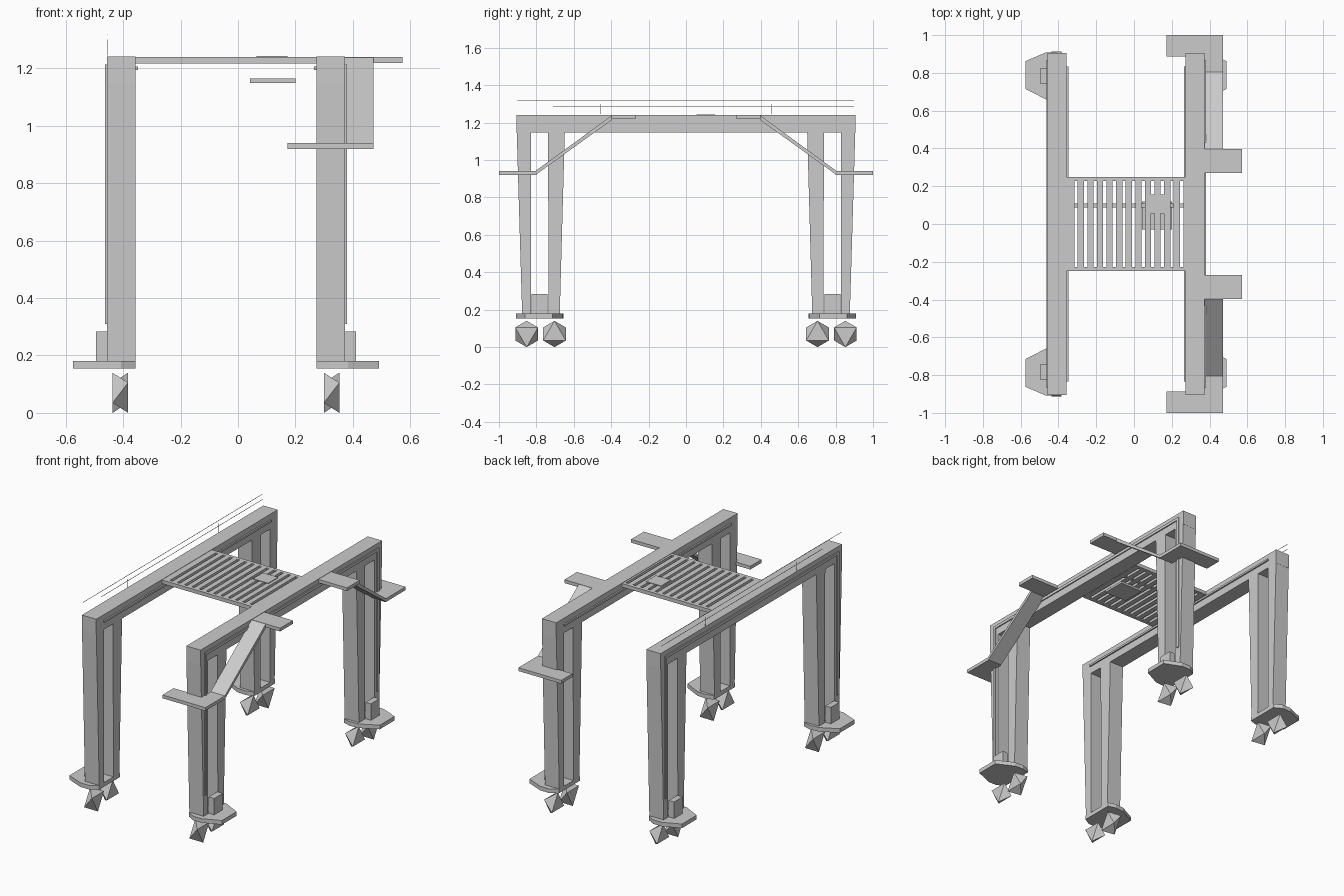
import bpy, bmesh, math
from mathutils import Vector

if "Cube" in bpy.data.objects:
    bpy.data.objects.remove(bpy.data.objects["Cube"])

grey = bpy.data.materials.new("steel_grey")
grey.diffuse_color = (0.6, 0.6, 0.6, 1)
grey.use_nodes = True
grey.node_tree.nodes["Principled BSDF"].inputs["Base Color"].default_value = grey.diffuse_color


def finish(name, bm):
    bmesh.ops.recalc_face_normals(bm, faces=bm.faces)
    mesh = bpy.data.meshes.new(name)
    bm.to_mesh(mesh)
    bm.free()
    mesh.materials.append(grey)
    obj = bpy.data.objects.new(name, mesh)
    bpy.context.collection.objects.link(obj)
    return obj


def add_prism(bm, profile, axis, lo, hi):
    """Extrude a 2D profile along an axis: x takes (y, z), z takes (x, y)."""
    def place(p, t):
        return (t, p[0], p[1]) if axis == "x" else (p[0], p[1], t)
    a = [bm.verts.new(place(p, lo)) for p in profile]
    b = [bm.verts.new(place(p, hi)) for p in profile]
    bm.faces.new(a)
    bm.faces.new(b)
    n = len(a)
    for i in range(n):
        bm.faces.new((a[i], a[(i + 1) % n], b[(i + 1) % n], b[i]))


def prism(name, profile, axis, lo, hi):
    bm = bmesh.new()
    add_prism(bm, profile, axis, lo, hi)
    return finish(name, bm)


def add_box(bm, x0, x1, y0, y1, z0, z1):
    add_prism(bm, [(x0, y0), (x1, y0), (x1, y1), (x0, y1)], "z", z0, z1)


def box(name, *dims):
    bm = bmesh.new()
    add_box(bm, *dims)
    return finish(name, bm)


def wheel(name, x, y, spin):
    """Faceted wheel: two opposed triangles joined into a drum."""
    bm = bmesh.new()
    rings = []
    for k, dx in enumerate((-0.027, 0.027)):
        angles = [spin + math.radians(120 * i + 60 * k) for i in range(3)]
        rings.append([bm.verts.new((x + dx, y + 0.07 * math.cos(t),
                                    0.07 + 0.07 * math.sin(t))) for t in angles])
    a, b = rings
    bm.faces.new(a)
    bm.faces.new(b)
    for i in range(3):
        bm.faces.new((a[i], a[(i + 1) % 3], b[i]))
        bm.faces.new((a[(i + 1) % 3], b[(i + 1) % 3], b[i]))
    return finish(name, bm)


TOP = 1.242
# Two side frames: (inner face x, outward direction)
for side, inner, out in (("left", -0.357, -1), ("right", 0.273, 1)):
    outer = inner + 0.1 * out
    box(side + "_top_beam", min(inner, outer), max(inner, outer), -0.906, 0.906, 1.148, TOP)

    # Cable tray on the outer face and rail on the inner face
    tray = [(-0.868, 0.31), (-0.85, 0.31), (-0.85, 1.195), (0.85, 1.195),
            (0.85, 0.31), (0.868, 0.31), (0.868, 1.213), (-0.868, 1.213)]
    prism(side + "_cable_tray", tray, "x", outer, outer + 0.007 * out)
    box(side + "_inner_rail", min(inner, inner - 0.009 * out), max(inner, inner - 0.009 * out),
        -0.835, 0.835, 1.195, 1.207)

    for end, s in (("front", -1), ("back", 1)):
        tag = side + "_" + end
        # Paired tapering leg posts
        prism(tag + "_outer_post", [(s * 0.876, 0.178), (s * 0.83, 0.178),
              (s * 0.83, 1.148), (s * 0.905, 1.148)], "x", inner, outer)
        prism(tag + "_inner_post", [(s * 0.734, 0.178), (s * 0.675, 0.178),
              (s * 0.648, 1.148), (s * 0.738, 1.148)], "x", inner, outer)
        # Foot plate and drive motor
        foot = [(0, 0.67), (0.05, 0.655), (0.11, 0.66), (0.218, 0.715),
                (0.218, 0.862), (0.11, 0.908), (0.05, 0.908), (0, 0.88)]
        prism(tag + "_foot_plate", [(inner + out * u, s * v) for u, v in foot],
              "z", 0.154, 0.18)
        m = outer + 0.038 * out
        box(tag + "_motor", min(outer, m), max(outer, m),
            min(s * 0.74, s * 0.825), max(s * 0.74, s * 0.825), 0.18, 0.284)
        # Wheels
        for i, y in enumerate((0.703, 0.852)):
            wheel(f"{tag}_wheel_{i + 1}", inner + 0.053 * out, s * y,
                  math.radians(90 if i else 30))

# Access walkways on the right side
for end, s in (("front", -1), ("back", 1)):
    landing = [(0.172, 0.888), (0.373, 0.888), (0.373, 0.8), (0.472, 0.8),
               (0.472, 1.0), (0.172, 1.0)]
    prism(end + "_landing", [(x, s * y) for x, y in landing], "z", 0.92, 0.941)
    ramp = [(0.805, 0.92), (0.805, 0.941), (0.395, 1.24), (0.395, 1.215)]
    prism(end + "_ramp", [(s * y, z) for y, z in ramp], "x", 0.373, 0.472)
    box(end + "_upper_landing", 0.373, 0.573, min(s * 0.27, s * 0.397),
        max(s * 0.27, s * 0.397), 1.219, 1.24)

# Slatted deck between the frames
bm = bmesh.new()
for s in (-1, 1):
    add_box(bm, -0.357, 0.273, min(s * 0.228, s * 0.25), max(s * 0.228, s * 0.25), 1.217, 1.24)
pitch, gap = 0.0508, 0.018
left = -0.357
for i in range(13):
    right = min(-0.307 + i * pitch - gap / 2, 0.273)
    add_box(bm, left, right, -0.228, 0.228, 1.217, 1.24)
    left = right + gap
finish("slatted_deck", bm)
box("deck_cross_bar", -0.357, 0.273, 0.088, 0.108, 1.219, 1.228)
box("deck_hatch", 0.065, 0.172, 0.056, 0.155, 1.238, 1.244)

# Hoist trolley hanging below the deck
box("hoist_trolley", 0.042, 0.2, -0.03, 0.12, 1.15, 1.164)

# Thin overhead wires
r = 0.001
for name, y0, y1, z0, z1 in (("upper_wire", -0.9, 0.897, 1.318, 1.32),
                             ("lower_wire", -0.712, 0.897, 1.284, 1.286),
                             ("front_wire_clip", -0.459, -0.457, 1.245, 1.3),
                             ("back_wire_clip", 0.455, 0.457, 1.245, 1.3)):
    box(name, -0.455 - r, -0.455 + r, y0, y1, z0, z1)
